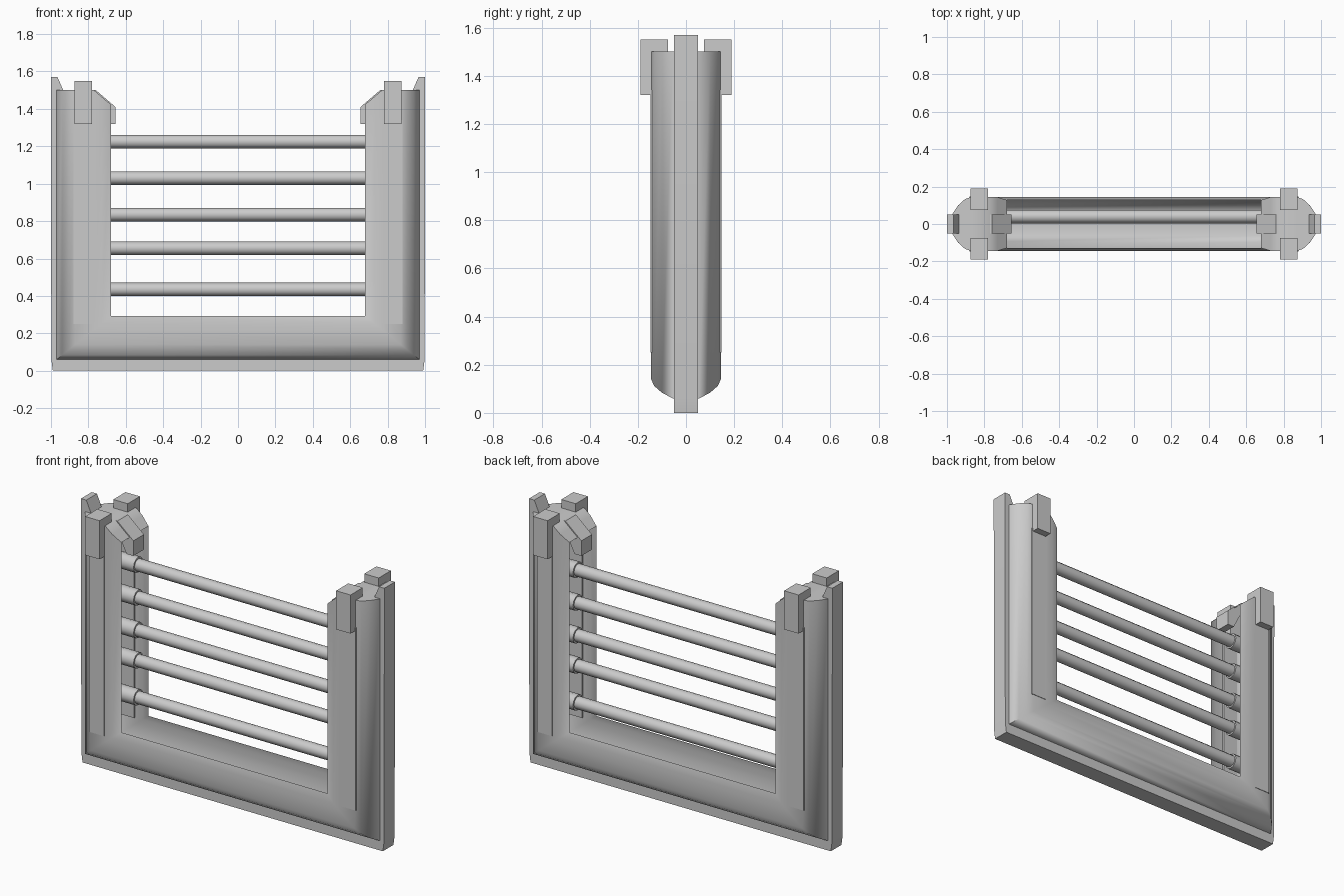
import bpy, bmesh, math
from mathutils import Matrix

if "Cube" in bpy.data.objects:
    bpy.data.objects.remove(bpy.data.objects["Cube"])


def finish(bm, name, angle=40):
    bmesh.ops.recalc_face_normals(bm, faces=bm.faces[:])
    me = bpy.data.meshes.new(name)
    bm.to_mesh(me)
    bm.free()
    ob = bpy.data.objects.new(name, me)
    bpy.context.collection.objects.link(ob)
    bpy.ops.object.select_all(action='DESELECT')
    bpy.context.view_layer.objects.active = ob
    ob.select_set(True)
    bpy.ops.object.shade_smooth_by_angle(angle=math.radians(angle))
    return ob


def slab(name, pts, y0, y1, angle=40):
    """Extrude an (x, z) outline from y0 to y1."""
    bm = bmesh.new()
    face = bm.faces.new([bm.verts.new((x, y0, z)) for x, z in pts])
    ext = bmesh.ops.extrude_face_region(bm, geom=[face])
    verts = [v for v in ext['geom'] if isinstance(v, bmesh.types.BMVert)]
    bmesh.ops.translate(bm, vec=(0, y1 - y0, 0), verts=verts)
    return finish(bm, name, angle)


def rod(name, x0, x1, y, z, r, sides=12):
    bm = bmesh.new()
    mat = Matrix.Translation(((x0 + x1) / 2, y, z)) @ Matrix.Rotation(math.pi / 2, 4, 'Y')
    bmesh.ops.create_cone(bm, cap_ends=True, segments=sides, radius1=r, radius2=r,
                          depth=x1 - x0, matrix=mat)
    return finish(bm, name)


# U-shaped frame: hollow shell, open on the inner side, (depth from outside, y) section
half = [(0, .055), (.03, .10), (.065, .132), (.10, .145), (.20, .145), (.24, .144), (.29, .128)]
section = [(d, -y) for d, y in reversed(half)] + half


def post_top(d):
    return 1.5 - max(0, d - .2) * .85


bm = bmesh.new()
rings = []
for side, at_top in ((-1, True), (-1, False), (1, False), (1, True)):
    rings.append([bm.verts.new((side * (.97 - d), y, post_top(d) if at_top else .06 + d * .8))
                  for d, y in section])
n = len(section)
for a, b in zip(rings, rings[1:]):
    for i in range(n - 1):
        bm.faces.new((a[i], a[i + 1], b[i + 1], b[i]))
for ring in (rings[0], rings[-1]):     # post tops
    for i in range(n // 2 - 1):
        bm.faces.new((ring[i], ring[i + 1], ring[n - 2 - i], ring[n - 1 - i]))
finish(bm, "frame_shell", 65)

# Outer keel strip running around the frame, with raised tips
keel = [(-1, 1.57), (-.965, 1.57), (-.93, 1.49), (-.965, 1.45), (-.965, .06)]
keel_outer = [(-.99, 0), (-.998, .06)]
mirror = lambda pts: [(-x, z) for x, z in reversed(pts)]
slab("outer_keel", keel + mirror(keel) + mirror(keel_outer) + keel_outer, -.05, .05)

for s, side in ((-1, "left"), (1, "right")):
    # Inner claw at the post top
    claw = [(.79, 1.5), (.76, 1.5), (.655, 1.41), (.655, 1.32), (.70, 1.32)]
    slab(side + "_inner_claw", [(s * x, z) for x, z in claw], -.05, .05)
    for t, face in ((-1, "front"), (1, "back")):
        # Face strip and the claw block above it
        strip = [(.78, .25), (.88, .25), (.88, 1.34), (.78, 1.34)]
        slab(f"{side}_{face}_strip", [(s * x, z) for x, z in strip], t * .135, t * .148)
        block = [(.78, 1.32), (.875, 1.32), (.875, 1.55), (.78, 1.55)]
        slab(f"{side}_{face}_claw", [(s * x, z) for x, z in block], t * .075, t * .19)

# Cross rods with collars set in the hollow posts
for k, z in enumerate((.435, .655, .835, 1.03, 1.225)):
    rod(f"cross_rod_{k + 1}", -.82, .82, .04, z, .036)
    for s, side in ((-1, "left"), (1, "right")):
        a, b = sorted((s * .82, s * .685))
        rod(f"{side}_rod_collar_{k + 1}", a, b, .04, z, .046)
